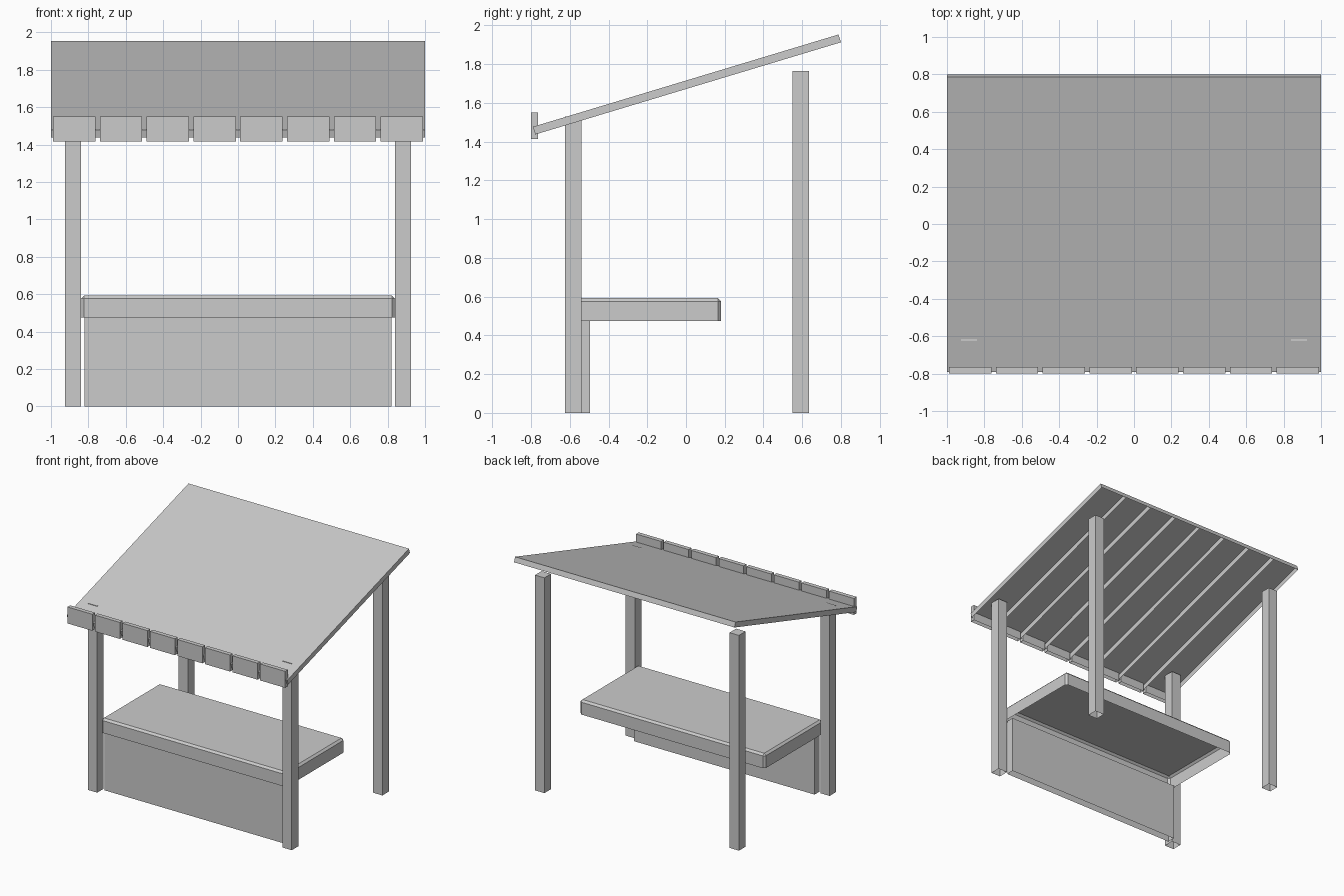
import bpy, bmesh
from mathutils import Vector

if "Cube" in bpy.data.objects:
    bpy.data.objects.remove(bpy.data.objects["Cube"])

grey = bpy.data.materials.new("plain grey")
grey.diffuse_color = (0.6, 0.6, 0.6, 1)
grey.use_nodes = True
grey.node_tree.nodes["Principled BSDF"].inputs["Base Color"].default_value = grey.diffuse_color


def finish(name, bm):
    mesh = bpy.data.meshes.new(name)
    bm.to_mesh(mesh)
    bm.free()
    mesh.materials.append(grey)
    obj = bpy.data.objects.new(name, mesh)
    bpy.context.collection.objects.link(obj)
    return obj


def open_box(name, x, y, z, bevel=0):
    """Box between (min, max) ranges, hollow with no bottom face."""
    bm = bmesh.new()
    bmesh.ops.create_cube(bm, size=1)
    for v in bm.verts:
        v.co = Vector([(r[0] + r[1]) / 2 + c * (r[1] - r[0])
                       for r, c in zip((x, y, z), v.co)])
    bm.normal_update()
    bmesh.ops.delete(bm, geom=[f for f in bm.faces if f.normal.z < -0.5],
                     context='FACES_ONLY')
    if bevel:
        edges = [e for e in bm.edges if len(e.link_faces) == 2]
        bmesh.ops.bevel(bm, geom=edges, offset=bevel, segments=1,
                        affect='EDGES', clamp_overlap=True)
    return finish(name, bm)


# Four posts, the back pair taller
for side, x in (("left", (-0.925, -0.84)), ("right", (0.84, 0.925))):
    open_box("front_post_" + side, x, (-0.625, -0.54), (0, 1.53))
    open_box("back_post_" + side, x, (0.55, 0.635), (0, 1.765))

# Counter with chamfered rim, and the panel below it
open_box("counter", (-0.84, 0.84), (-0.575, 0.18), (0.475, 0.592), 0.016)
open_box("front_panel", (-0.82, 0.82), (-0.56, -0.495), (0, 0.475))

# Sloped roof: hollow sheet with thin ribs between eight bays
profile = [(-0.79, 1.477), (0.787, 1.953), (0.80, 1.913), (-0.778, 1.437)]
bm = bmesh.new()
ends = []
for i in range(9):
    ring = [bm.verts.new((-1 + i * 0.25, y, z)) for y, z in profile]
    bm.faces.new(ring)
    ends.append(ring)
for a, b in zip(ends, ends[1:]):
    for i, j in ((0, 1), (1, 2), (3, 0)):
        bm.faces.new((a[i], b[i], b[j], a[j]))
bm.normal_update()
for f in bm.faces:
    n, c = f.normal, f.calc_center_median()
    outward = n.z if abs(n.z) > 0.5 else n.y * c.y if abs(n.y) > 0.5 else n.x * (c.x + 0.01)
    if outward < 0:
        f.normal_flip()
finish("roof", bm)

# Row of valance boards along the low edge
for i in range(8):
    cx = -0.875 + i * 0.25
    open_box(f"valance_board_{i + 1}", (cx - 0.113, cx + 0.113),
             (-0.80, -0.765), (1.415, 1.55))
